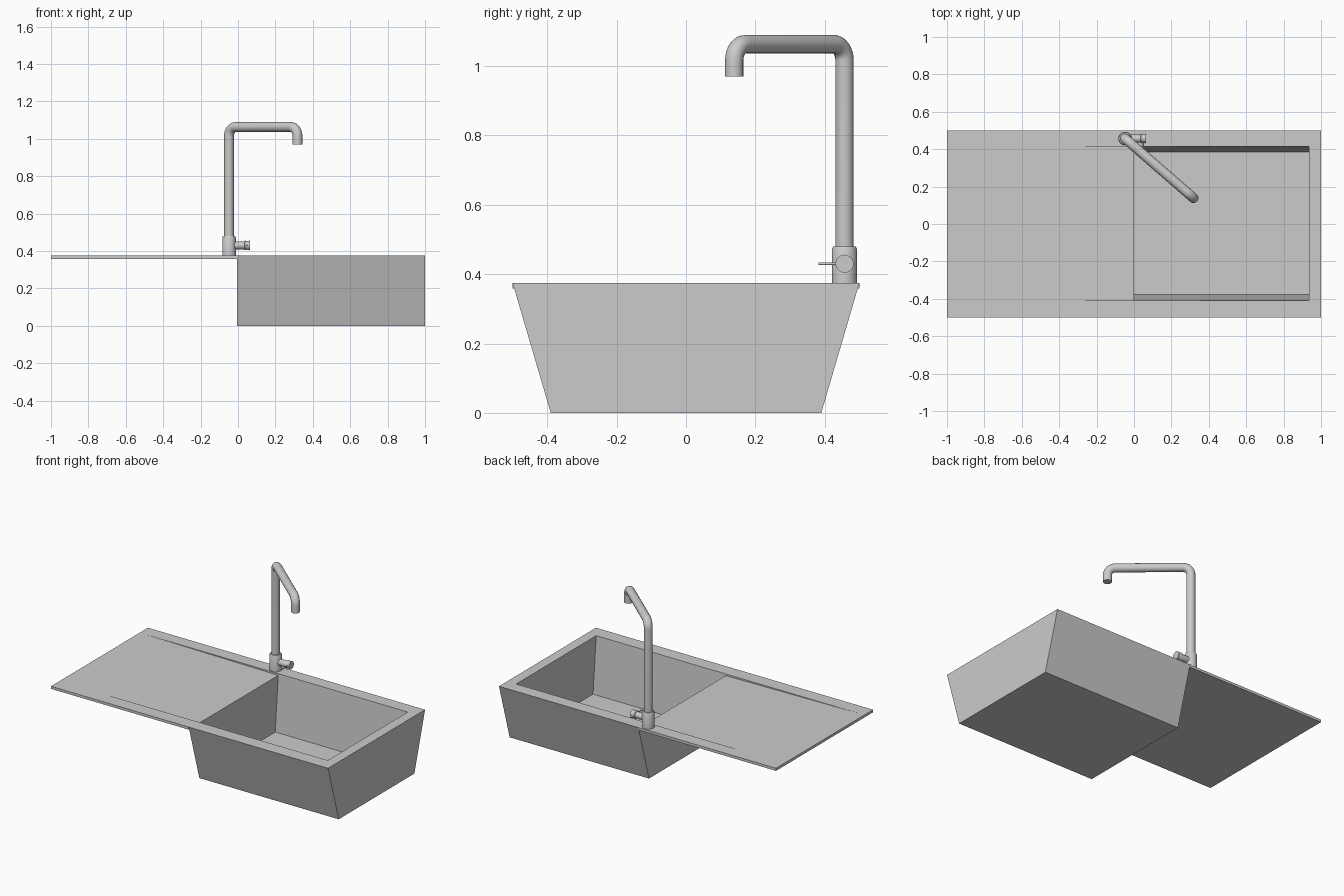
import bpy, bmesh, math
from mathutils import Vector, Matrix

if "Cube" in bpy.data.objects:
    bpy.data.objects.remove(bpy.data.objects["Cube"])

TOP, SLAB, FLOOR = 0.375, 0.358, 0.006   # rim, underside of drainer, bowl floor
X0, RIM_L, RIM_R = -0.006, -0.97, 0.935   # bowl outer left, drainer start, bowl right
DROP = 0.011                              # drainer fall at the bowl


def finish(name, bm, smooth=False):
    bmesh.ops.remove_doubles(bm, verts=bm.verts, dist=1e-5)
    bmesh.ops.recalc_face_normals(bm, faces=bm.faces)
    me = bpy.data.meshes.new(name)
    bm.to_mesh(me)
    bm.free()
    ob = bpy.data.objects.new(name, me)
    bpy.context.collection.objects.link(ob)
    if smooth:
        smooth_object(ob)
    return ob


def smooth_object(ob):
    bpy.ops.object.select_all(action='DESELECT')
    ob.select_set(True)
    bpy.context.view_layer.objects.active = ob
    bpy.ops.object.shade_smooth_by_angle(angle=math.radians(35))


def lathe(name, profile, matrix, sides=32):
    """Revolve (radius, height) points about z, then place with matrix."""
    bm = bmesh.new()
    vs = [bm.verts.new((r, 0, h)) for r, h in profile]
    es = [bm.edges.new(p) for p in zip(vs, vs[1:])]
    bmesh.ops.spin(bm, geom=vs + es, axis=(0, 0, 1), cent=(0, 0, 0),
                   angle=math.tau, steps=sides, use_duplicate=False)
    bmesh.ops.transform(bm, matrix=matrix, verts=bm.verts)
    return finish(name, bm, True)


# sink: drainer slab, tapered bowl and sloping drainer in one shell
bm = bmesh.new()


def face(*pts):
    bm.faces.new([bm.verts.new(p) for p in pts])


def across(p, q):
    """Quad spanning front to back; p and q are (x, front y, back y, z)."""
    face((p[0], p[1], p[3]), (q[0], q[1], q[3]), (q[0], q[2], q[3]), (p[0], p[2], p[3]))


# lines running front to back
o = lambda x, z, h=0.5: (x, -h, h, z)
i = lambda x, z: (x, -0.41, 0.415, z)
b = lambda x: (x, -0.377, 0.384, FLOOR)
across(o(-1, TOP), o(-1, SLAB))                    # left end
across(o(-1, SLAB), o(X0, SLAB))                   # drainer underside
across(o(X0, SLAB, 0.495), o(X0, 0, 0.39))         # bowl outer left
across(o(X0, 0, 0.39), o(1, 0, 0.39))              # bottom
across(o(1, 0, 0.39), o(1, TOP))                   # right end
across(o(-1, TOP), i(RIM_L, TOP))                  # left rim
across(i(RIM_R, TOP), o(1, TOP))                   # right rim
across(i(RIM_L, TOP), i(0, TOP - DROP))            # sloping drainer
across(i(0, TOP - DROP), b(0))                     # bowl inner left
across(b(0), b(RIM_R))                             # bowl floor
across(b(RIM_R), i(RIM_R, TOP))                    # bowl inner right
for k, s in ((1, -1), (2, 1)):                     # front and back sides
    yi, yb = i(0, 0)[k], b(0)[k]
    face((-1, s * .5, TOP), (X0, s * .5, TOP), (X0, s * .5, SLAB), (-1, s * .5, SLAB))
    face((X0, s * .5, TOP), (1, s * .5, TOP), (1, s * .39, 0), (X0, s * .39, 0),
         (X0, s * .495, SLAB))
    face((X0, s * .5, TOP), (X0, s * .5, SLAB), (X0, s * .495, SLAB))
    face((-1, s * .5, TOP), (X0, s * .5, TOP), (1, s * .5, TOP),
         (RIM_R, yi, TOP), (0, yi, TOP), (RIM_L, yi, TOP))
    face((RIM_L, yi, TOP), (0, yi, TOP), (0, yi, TOP - DROP))
    face((0, yi, TOP), (RIM_R, yi, TOP), (RIM_R, yb, FLOOR), (0, yb, FLOOR),
         (0, yi, TOP - DROP))
finish("sink", bm)

# tap body
TX, TY = -0.048, 0.457
lathe("tap_base", [(0, 0), (.036, 0), (.036, .098), (.032, .105), (0, .105)],
      Matrix.Translation((TX, TY, TOP)))

# side valve with knob, pointing along +x
lathe("tap_valve", [(0, 0), (.021, 0), (.021, .082), (.026, .085), (.023, .098),
                    (.026, .113), (0, .113)],
      Matrix.Translation((TX, TY, .43)) @ Matrix.Rotation(math.pi / 2, 4, 'Y'))

# thin lever towards the front
lathe("tap_lever", [(0, 0), (.004, 0), (.004, .075), (0, .075)],
      Matrix.Translation((.05, TY, .43)) @ Matrix.Rotation(math.pi / 2, 4, 'X'), 12)

# swan spout: tube along a path with two rounded corners
a, e = Vector((TX, TY, 0)), Vector((.318, .139, 0))
d, up = (e - a).normalized(), Vector((0, 0, 1))
R, ZT, TIP = .047, 1.063, .97
path = [a + up * .46]
for centre, start in ((a + d * R, math.pi), (e - d * R, math.pi / 2)):
    for n in range(9):
        t = start - n * math.pi / 16
        path.append(centre + up * (ZT - R) + (d * math.cos(t) + up * math.sin(t)) * R)
path.append(e + up * TIP)
cu = bpy.data.curves.new("tap_spout", 'CURVE')
cu.dimensions = '3D'
cu.bevel_depth, cu.bevel_resolution, cu.use_fill_caps = .0265, 6, True
sp = cu.splines.new('POLY')
sp.points.add(len(path) - 1)
for pt, co in zip(sp.points, path):
    pt.co = (*co, 1)
spout = bpy.data.objects.new("tap_spout", cu)
bpy.context.collection.objects.link(spout)
bpy.ops.object.select_all(action='DESELECT')
spout.select_set(True)
bpy.context.view_layer.objects.active = spout
bpy.ops.object.convert(target='MESH')
smooth_object(bpy.context.view_layer.objects.active)
